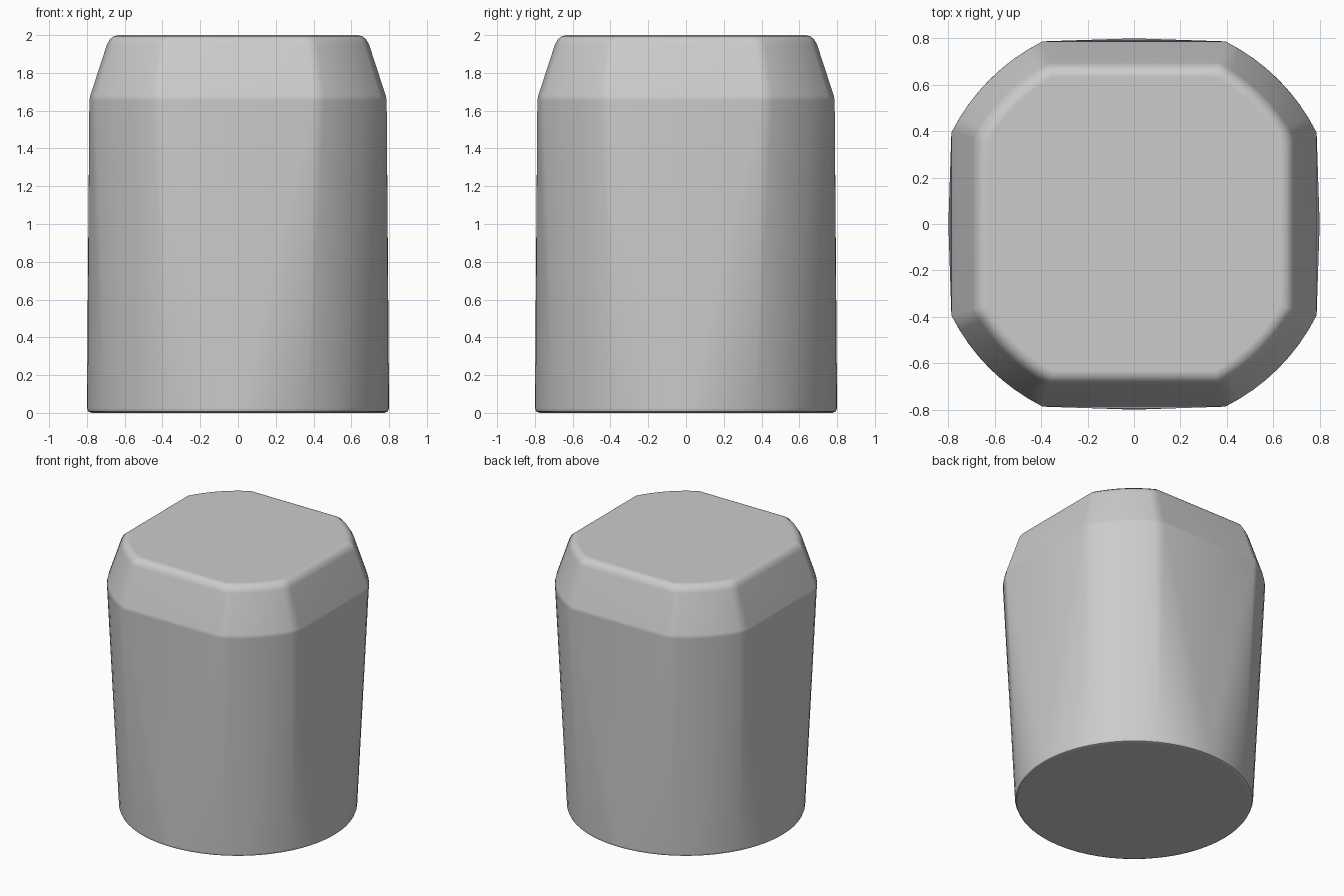
import bpy, bmesh
from math import cos, sin, pi, acos, radians

cube = bpy.data.objects.get("Cube")
if cube:
    bpy.data.objects.remove(cube)

grey = bpy.data.materials.new("plain grey")
grey.use_nodes = True
colour = (0.6, 0.6, 0.6, 1)
grey.diffuse_color = colour
grey.node_tree.nodes["Principled BSDF"].inputs["Base Color"].default_value = colour


def circle(radius, z, sides=64):
    return [(radius * cos(2 * pi * i / sides), radius * sin(2 * pi * i / sides), z)
            for i in range(sides)]


def clipped_circle(flat, radius, z, steps=8):
    """Circle whose four sides are cut off flat, leaving curved corners."""
    start = acos(flat / radius)
    points = []
    for quarter in range(4):
        for i in range(steps + 1):
            a = quarter * pi / 2 + start + (pi / 2 - 2 * start) * i / steps
            points.append((radius * cos(a), radius * sin(a), z))
    return points


# Round foot with a small edge bevel
points = circle(0.775, 0) + circle(0.793, 0.008) + circle(0.80, 0.025)
# Squared shoulder, then the tapered collar and rounded top rim
for flat, radius, z in [(0.787, 0.88, 1.655), (0.782, 0.875, 1.68),
                        (0.703, 0.795, 1.92), (0.694, 0.786, 1.95),
                        (0.678, 0.769, 1.978), (0.658, 0.748, 1.994),
                        (0.632, 0.722, 2.0)]:
    points += clipped_circle(flat, radius, z)

# Stretch one convex skin over all the sections
bm = bmesh.new()
for p in points:
    bm.verts.new(p)
hull = bmesh.ops.convex_hull(bm, input=bm.verts[:])
bmesh.ops.delete(bm, geom=[v for v in bm.verts if not v.link_faces], context='VERTS')
bmesh.ops.dissolve_limit(bm, angle_limit=radians(0.2), verts=bm.verts[:], edges=bm.edges[:])
bmesh.ops.recalc_face_normals(bm, faces=bm.faces[:])
mesh = bpy.data.meshes.new("rounded_block")
bm.to_mesh(mesh)
bm.free()
mesh.materials.append(grey)

block = bpy.data.objects.new("rounded_block", mesh)
bpy.context.collection.objects.link(block)
bpy.context.view_layer.objects.active = block
block.select_set(True)
bpy.ops.object.shade_smooth_by_angle(angle=radians(40))

# Keep the large faces flat between the soft edges
weighted = block.modifiers.new("weighted normals", 'WEIGHTED_NORMAL')
weighted.keep_sharp = True
